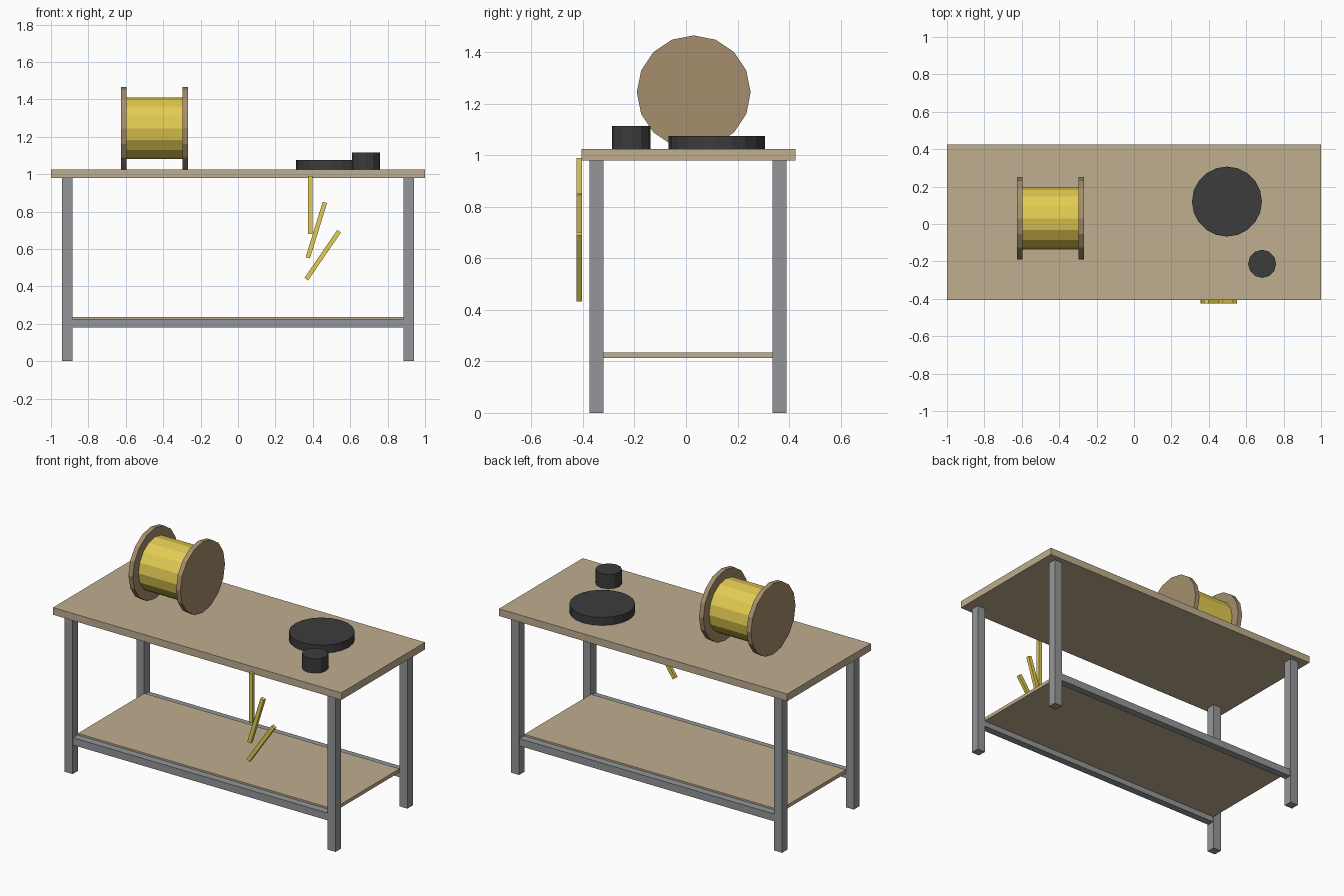
import bpy, bmesh
from math import pi
from mathutils import Matrix

if "Cube" in bpy.data.objects:
    bpy.data.objects.remove(bpy.data.objects["Cube"])


def material(name, srgb):
    m = bpy.data.materials.new(name)
    m.diffuse_color = [(c / 255) ** 2.2 for c in srgb] + [1]
    m.use_nodes = True
    m.node_tree.nodes["Principled BSDF"].inputs["Base Color"].default_value = m.diffuse_color
    return m


WOOD = material("wood", (190, 172, 142))
FLANGE = material("dark_wood", (164, 141, 108))
STEEL = material("steel", (146, 149, 152))
YELLOW = material("yellow", (226, 203, 84))
BLACK = material("black", (62, 62, 62))


def finish(name, bm, mat):
    mesh = bpy.data.meshes.new(name)
    bm.to_mesh(mesh)
    bm.free()
    mesh.materials.append(mat)
    ob = bpy.data.objects.new(name, mesh)
    bpy.context.collection.objects.link(ob)
    return ob


def box(name, x, y, z, mat):
    """Box from (min, max) ranges, origin at its centre."""
    bm = bmesh.new()
    bmesh.ops.create_cube(bm, size=1)
    bmesh.ops.scale(bm, vec=(x[1] - x[0], y[1] - y[0], z[1] - z[0]), verts=bm.verts)
    ob = finish(name, bm, mat)
    ob.location = [(r[0] + r[1]) / 2 for r in (x, y, z)]
    return ob


def cylinder(name, centre, radius, depth, sides, mat, along_x=False):
    bm = bmesh.new()
    bmesh.ops.create_cone(bm, cap_ends=True, segments=sides,
                          radius1=radius, radius2=radius, depth=depth)
    if along_x:
        bmesh.ops.rotate(bm, matrix=Matrix.Rotation(pi / 2, 3, 'Y'), verts=bm.verts)
    ob = finish(name, bm, mat)
    ob.location = centre
    return ob


# Table top and lower shelf
box("table_top", (-1, 1), (-0.405, 0.425), (0.98, 1.025), WOOD)
box("lower_shelf", (-0.885, 0.885), (-0.322, 0.337), (0.213, 0.235), WOOD)

# Legs and long rails, front and back
for side, y0 in (("front", -0.375), ("back", 0.335)):
    y = (y0, y0 + 0.055)
    box(side + "_left_leg", (-0.94, -0.885), y, (0, 0.98), STEEL)
    box(side + "_right_leg", (0.885, 0.94), y, (0, 0.98), STEEL)
    box(side + "_rail", (-0.885, 0.885), (y0 + 0.005, y0 + 0.05), (0.18, 0.226), STEEL)

# Cable spool
cylinder("spool_drum", (-0.447, 0.03, 1.245), 0.165, 0.3, 16, YELLOW, True)
for side, x in (("left", -0.611), ("right", -0.281)):
    cylinder(side + "_spool_flange", (x, 0.03, 1.245), 0.221, 0.03, 16, FLANGE, True)

# Black discs on the top
cylinder("large_disc", (0.497, 0.12, 1.05), 0.187, 0.05, 20, BLACK)
cylinder("small_disc", (0.685, -0.213, 1.07), 0.075, 0.09, 12, BLACK)

# Strips hanging at the front edge
for i in range(3):
    x, z = 0.385 + 0.034 * i, 0.835 - 0.134 * i
    strip = box(f"strip_{i + 1}", (x - 0.012, x + 0.012), (-0.425, -0.404),
                (z - 0.155, z + 0.155), YELLOW)
    strip.rotation_euler.y = 0.3 * i
